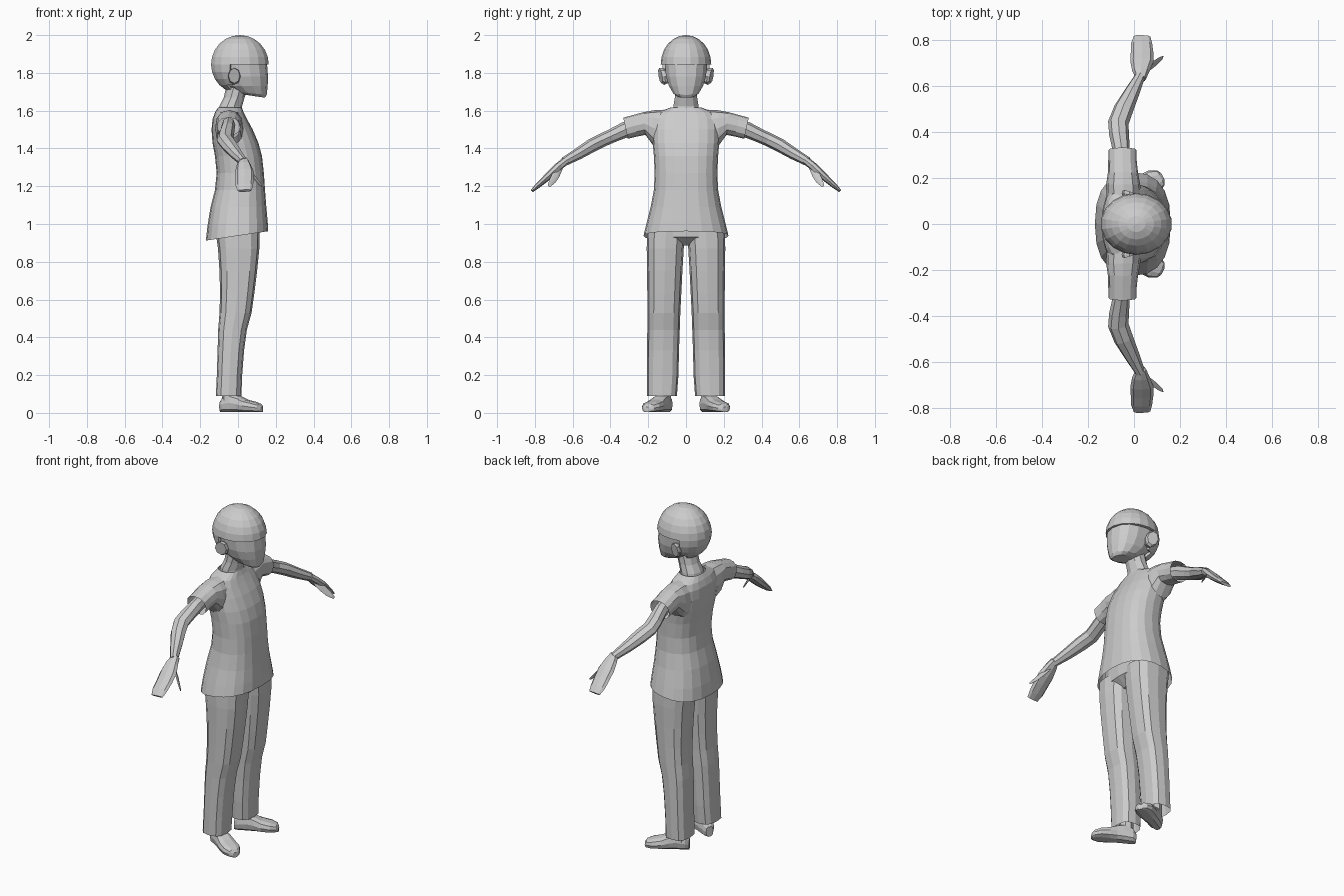
import bpy, bmesh, math
from mathutils import Vector as V

grey = bpy.data.materials.new("plain grey")
grey.diffuse_color = (0.6, 0.6, 0.6, 1)


def finish(name, bm, mirror=False):
    bmesh.ops.recalc_face_normals(bm, faces=bm.faces)
    me = bpy.data.meshes.new(name)
    bm.to_mesh(me)
    bm.free()
    me.materials.append(grey)
    ob = bpy.data.objects.new(name, me)
    bpy.context.collection.objects.link(ob)
    if mirror:
        mod = ob.modifiers.new("mirror", 'MIRROR')
        mod.use_axis = (False, True, False)
        mod.use_mirror_merge = False
    return ob


def loft(name, rings, n, power=2.0, caps=(False, False), mirror=False):
    """Skin superellipse rings, each given as centre, half axis, half axis."""
    bm = bmesh.new()
    loops = []

    def s(a):
        return math.copysign(abs(a) ** (2 / power), a) if abs(a) > 1e-6 else 0
    for c, u, v in rings:
        loops.append([bm.verts.new(V(c) + V(u) * s(math.cos(k * math.tau / n))
                                   + V(v) * s(math.sin(k * math.tau / n))) for k in range(n)])
    for a, b in zip(loops, loops[1:]):
        for k in range(n):
            j = (k + 1) % n
            bm.faces.new((a[k], a[j], b[j], b[k]))
    for cap, lp in zip(caps, (loops[0], loops[-1])):
        if cap:
            bm.faces.new(lp)
    return finish(name, bm, mirror)


def level(z, x0, x1, y0, y1, slope=0.0):
    """Ring lying level (or sloped along x) and bounded in x and y."""
    r = (x1 - x0) / 2
    return ((x0 + x1) / 2, (y0 + y1) / 2, z), (r, 0, slope * r), (0, (y1 - y0) / 2, 0)


def limb(points, widths, heights):
    """Rings across a path: widths run along x, heights across the path."""
    out = []
    for i, p in enumerate(points):
        d = (V(points[min(i + 1, len(points) - 1)]) - V(points[max(i - 1, 0)])).normalized()
        u = (V((1, 0, 0)) - d * d.x).normalized()
        out.append((p, u * widths[i], d.cross(u) * heights[i]))
    return out


# Shirt body, open at hem and collar
loft("shirt_body", [level(z, a, b, -h, h, s) for z, a, b, h, s in (
    (0.937, -0.17, 0.16, 0.225, 0.15), (1.00, -0.162, 0.157, 0.21, 0.08),
    (1.09, -0.145, 0.15, 0.187, 0), (1.18, -0.122, 0.143, 0.17, 0),
    (1.27, -0.113, 0.137, 0.166, 0), (1.36, -0.122, 0.127, 0.17, 0),
    (1.43, -0.135, 0.108, 0.176, 0), (1.50, -0.14, 0.078, 0.178, 0),
    (1.555, -0.135, 0.048, 0.174, 0), (1.59, -0.122, 0.03, 0.152, 0),
    (1.618, -0.105, 0.02, 0.078, 0))], 20, 2.4)

# Short sleeves, open at the cuff
loft("sleeve", [((x, y, z), (rx, 0, 0), (0, t, rz)) for x, y, z, rx, rz, t in (
    (-0.045, 0.12, 1.495, 0.075, 0.11, 0), (-0.047, 0.172, 1.508, 0.074, 0.094, 0),
    (-0.048, 0.22, 1.532, 0.066, 0.06, 0.005), (-0.05, 0.27, 1.52, 0.062, 0.057, 0.01),
    (-0.05, 0.32, 1.507, 0.061, 0.056, 0.012))], 12, 2.4, mirror=True)

# Bare arms
loft("arm", limb(
    [(-0.05, 0.24, 1.525), (-0.055, 0.32, 1.5), (-0.065, 0.39, 1.468), (-0.068, 0.44, 1.445),
     (-0.045, 0.5, 1.415), (-0.01, 0.57, 1.372), (0.028, 0.645, 1.33)],
    [0.036, 0.037, 0.043, 0.045, 0.043, 0.034, 0.022],
    [0.042, 0.042, 0.037, 0.036, 0.036, 0.031, 0.024]), 8, caps=(True, True), mirror=True)

# Mitten hands with separate thumbs
loft("hand", limb(
    [(0.03, 0.63, 1.34), (0.03, 0.665, 1.312), (0.034, 0.705, 1.275), (0.035, 0.745, 1.238),
     (0.033, 0.785, 1.203), (0.035, 0.815, 1.176)],
    [0.022, 0.038, 0.05, 0.049, 0.046, 0.036],
    [0.02, 0.022, 0.022, 0.018, 0.014, 0.008]), 8, 2.4, (True, True), True)
loft("thumb", [((x, y, z), (r * 0.4, r * 0.7, -r * 0.5), (0, r * 0.6, r * 0.75)) for x, y, z, r in (
    (0.045, 0.67, 1.295, 0.018), (0.08, 0.69, 1.255, 0.021),
    (0.105, 0.708, 1.225, 0.018), (0.124, 0.722, 1.205, 0.01))], 6, caps=(True, True), mirror=True)

# Trousers: hips and two legs open at the cuffs
loft("trouser_hips", [level(z, a, b, -h, h) for z, a, b, h in (
    (0.885, -0.06, 0.06, 0.06), (0.93, -0.118, 0.112, 0.19), (1.02, -0.12, 0.115, 0.185))],
    16, 2.6, (True, True))
loft("trouser_leg", [level(z, a, b, c, d) for z, a, b, c, d in (
    (0.09, -0.117, 0.018, 0.048, 0.207), (0.2, -0.112, 0.022, 0.04, 0.207),
    (0.33, -0.108, 0.032, 0.037, 0.206), (0.44, -0.105, 0.047, 0.033, 0.205),
    (0.53, -0.098, 0.072, 0.03, 0.205), (0.63, -0.095, 0.086, 0.025, 0.205),
    (0.75, -0.098, 0.101, 0.019, 0.206), (0.87, -0.106, 0.113, 0.012, 0.208),
    (0.97, -0.12, 0.115, 0.005, 0.206))], 12, 2.8, (False, True), True)

# Shoes, turned outward
fwd = V((0.205, 0.105, 0)).normalized()
side = V((-fwd.y, fwd.x, 0))
loft("shoe", [(V((-0.09, 0.095, 0.003 + h / 2)) + fwd * t, side * w, (0, 0, h / 2)) for t, w, h in (
    (0, 0.022, 0.06), (0.02, 0.038, 0.085), (0.07, 0.043, 0.1), (0.11, 0.046, 0.088),
    (0.15, 0.053, 0.068), (0.2, 0.053, 0.056), (0.232, 0.036, 0.045), (0.243, 0.016, 0.03))],
    10, 2.7, (True, True), True)
loft("ankle", [level(z, -0.085, -0.005, 0.08, 0.16) for z in (0.05, 0.16)], 8,
     caps=(True, True), mirror=True)

# Neck and head
loft("neck", [level(z, a, b, -h, h) for z, a, b, h in (
    (1.575, -0.108, 0.022, 0.074), (1.625, -0.098, 0.022, 0.07),
    (1.67, -0.075, 0.035, 0.062), (1.74, -0.06, 0.06, 0.06))], 10, caps=(True, True))
loft("face", [level(z, a, b, -h, h, s) for z, a, b, h, s in (
    (1.677, 0.03, 0.142, 0.045, -0.15), (1.692, -0.01, 0.152, 0.068, -0.1),
    (1.73, -0.06, 0.157, 0.092, 0), (1.78, -0.09, 0.159, 0.108, 0),
    (1.845, -0.11, 0.154, 0.114, 0), (1.91, -0.09, 0.12, 0.095, 0))], 14, 2.3, (True, True))
loft("ear", [((-0.02, y, z), (r * 0.75, -r * 0.25, 0), (0, r * 0.15, r)) for y, z, r in (
    (0.09, 1.78, 0.03), (0.122, 1.782, 0.045), (0.136, 1.785, 0.04))], 8, caps=(True, True), mirror=True)

# Hair cap: dome with a straight brim, reaching lower at the nape
bm = bmesh.new()
bmesh.ops.create_uvsphere(bm, u_segments=18, v_segments=12, radius=1)
for v in bm.verts:
    v.co = V((0.01 + v.co.x * 0.155, v.co.y * 0.134, 1.845 + v.co.z * 0.155))
cut = [f for f in bm.faces if (f.calc_center_median().z < 1.84 and f.calc_center_median().x > -0.04)
       or f.calc_center_median().z < 1.695]
bmesh.ops.delete(bm, geom=cut, context='FACES')
hair = finish("hair_cap", bm)
mod = hair.modifiers.new("thickness", 'SOLIDIFY')
mod.thickness, mod.offset = 0.015, -1
